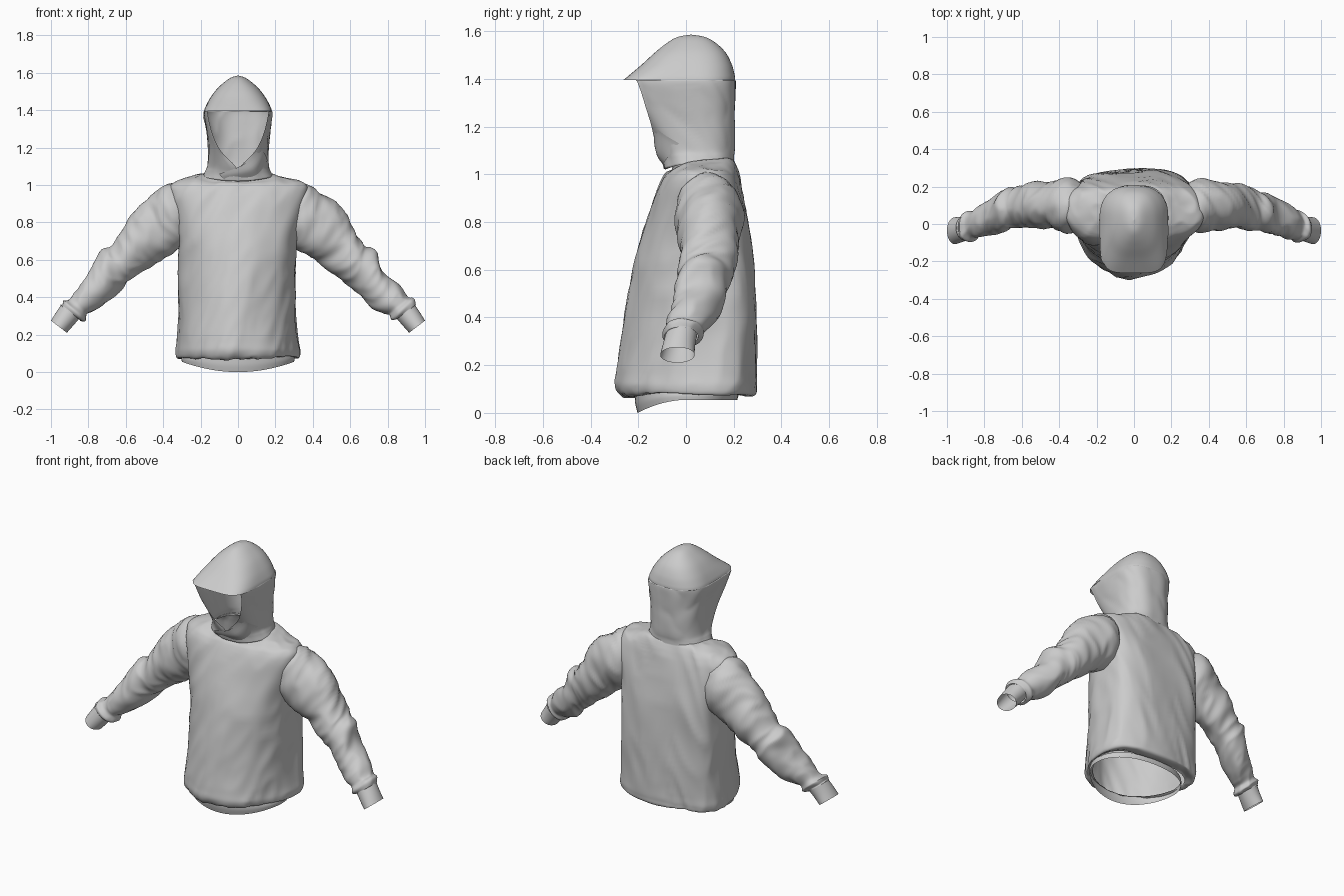
import bpy, bmesh, math
from mathutils import Vector, noise


def spline(rows, steps):
    """Smoothly resample rows of numbers (Catmull-Rom)."""
    out = []
    for i in range(len(rows) - 1):
        p = [rows[max(0, min(len(rows) - 1, i + k))] for k in (-1, 0, 1, 2)]
        for s in range(steps):
            t = s / steps
            out.append([0.5 * (2 * b + (c - a) * t + (2 * a - 5 * b + 4 * c - d) * t * t
                               + (3 * b - a - 3 * c + d) * t ** 3) for a, b, c, d in zip(*p)])
    return out + [list(rows[-1])]


def ring(z, hw, yf, yb, n, dip=0.0, a0=0.0, yc=0.05, nb=2.4, count=72):
    """Horizontal outline starting at the front; a0 leaves a front opening."""
    pts = []
    a0 = max(0.0, a0)
    for i in range(count + 1):
        a = a0 + (2 * math.pi - 2 * a0) * i / count
        s, c = math.sin(a), math.cos(a)
        e = 2 / (n if c > 0 else nb)
        x = math.copysign(hw * abs(s) ** e, s)
        y = yc - (yc - yf) * c ** e if c > 0 else yc + (yb - yc) * (-c) ** e
        pts.append(Vector((x, y, z - dip * max(0, c) ** 2)))
    return pts


def loft(name, rings, freq=None, amp=0.0, hole=None):
    """Skin rings into a sheet, add cloth folds, optionally cut a hole."""
    bm = bmesh.new()
    vs = [[bm.verts.new(p) for p in r] for r in rings]
    for a, b in zip(vs, vs[1:]):
        for i in range(len(a) - 1):
            bm.faces.new((a[i], a[i + 1], b[i + 1], b[i]))
    bmesh.ops.remove_doubles(bm, verts=bm.verts, dist=0.0003)
    bmesh.ops.recalc_face_normals(bm, faces=bm.faces)
    bm.normal_update()
    if freq:
        moves = []
        for v in bm.verts:
            q = Vector(f(v.co) for f in freq)
            fold = noise.noise(q) + 0.45 * (0.4 - abs(noise.noise(q * 1.8)) * 2)
            moves.append(v.normal * amp * (fold - 0.1))
        for v, m in zip(bm.verts, moves):
            if not v.is_boundary:
                v.co += m
    if hole:
        bmesh.ops.delete(bm, geom=[f for f in bm.faces if hole(f.calc_center_median())], context='FACES')
    me = bpy.data.meshes.new(name)
    bm.to_mesh(me)
    bm.free()
    ob = bpy.data.objects.new(name, me)
    bpy.context.collection.objects.link(ob)
    for p in me.polygons:
        p.use_smooth = True
    return ob


# Torso: height, half width, front y, back y, front roundness, front dip, back roundness
body = [
    (0.085, 0.295, -0.21, 0.22, 2.0, 0.02, 2.4), (0.078, 0.322, -0.265, 0.28, 2.0, 0.01, 2.8),
    (0.11, 0.33, -0.293, 0.29, 2.0, 0, 3), (0.17, 0.326, -0.288, 0.292, 2.0, 0, 3),
    (0.3, 0.318, -0.265, 0.292, 2.1, 0, 3.2), (0.5, 0.315, -0.235, 0.288, 2.2, 0, 3.6),
    (0.7, 0.32, -0.20, 0.275, 2.3, 0, 4), (0.85, 0.345, -0.155, 0.25, 2.4, 0, 4),
    (0.95, 0.37, -0.12, 0.23, 2.4, 0, 3.2), (1.0, 0.37, -0.10, 0.217, 2.2, 0.005, 2.6),
    (1.03, 0.325, -0.085, 0.207, 2.1, 0.015, 2.4), (1.052, 0.24, -0.07, 0.198, 2.2, 0.03, 2.4),
    (1.062, 0.175, -0.06, 0.19, 2.2, 0.035, 2.4)]
loft("torso", [ring(*r[:6], nb=r[6], yc=0.07, count=110) for r in spline(body, 7)],
     (lambda c: c.x * 6 - c.z * 2.5, lambda c: c.y * 5, lambda c: c.z * 1.3 + c.x), 0.016,
     lambda c: abs(c.x) > 0.24 and ((c.y - 0.1) / 0.095) ** 2 + ((c.z - 0.83) / 0.11) ** 2 < 1)

# Ribbed waistband, lower at the front
loft("waistband", [ring(*r, yc=0.01, nb=2.2) for r in spline(
    [(0.09, 0.296, -0.215, 0.22, 2.0, 0.02), (0.075, 0.302, -0.212, 0.22, 2.0, 0.04),
     (0.055, 0.30, -0.203, 0.215, 2.0, 0.055)], 4)])

# Sleeves: upper contour x z, lower contour x z, centre y, half depth
sleeve = [
    (0.25, 0.99, 0.25, 0.71, 0.095, 0.115), (0.37, 1.008, 0.322, 0.655, 0.095, 0.148),
    (0.48, 0.935, 0.40, 0.60, 0.10, 0.132), (0.57, 0.85, 0.49, 0.545, 0.098, 0.12),
    (0.635, 0.735, 0.56, 0.49, 0.09, 0.113), (0.675, 0.67, 0.62, 0.44, 0.085, 0.107),
    (0.735, 0.645, 0.66, 0.405, 0.07, 0.112), (0.785, 0.55, 0.72, 0.345, 0.045, 0.10),
    (0.865, 0.45, 0.775, 0.32, 0.015, 0.088), (0.905, 0.395, 0.81, 0.31, 0.0, 0.075),
    (0.94, 0.39, 0.82, 0.278, -0.01, 0.085), (0.952, 0.36, 0.845, 0.28, -0.02, 0.07)]
cuff = [(0.945, 0.36, 0.845, 0.29, -0.02, 0.066), (0.975, 0.315, 0.882, 0.247, -0.03, 0.068),
        (1.0, 0.275, 0.915, 0.21, -0.036, 0.072)]


def tube(rows, side, steps):
    rings = []
    for tx, tz, bx, bz, yc, ry in spline(rows, steps):
        top, bot = Vector((tx * side, yc, tz)), Vector((bx * side, yc, bz))
        mid, half = (top + bot) / 2, (top - bot) / 2
        rings.append([mid + half * math.cos(a) + Vector((0, ry * math.sin(a), 0))
                      for a in [2 * math.pi * i / 56 for i in range(57)]])
    return rings


for side, word in ((1, "left"), (-1, "right")):
    loft(word + "_sleeve", tube(sleeve, side, 8),
         (lambda c: abs(c.x) * 7 - c.z * 4 + c.y * 5, lambda c: c.y * 4 + c.x, lambda c: c.z * 4), 0.017)
    loft(word + "_cuff", tube(cuff, side, 4))

# Hood sides: height, half width, front y, back y, roundness, dip, opening angle
sides = [
    (1.045, 0.188, -0.085, 0.20, 2.2, 0.025, 0), (1.075, 0.174, -0.097, 0.20, 2.2, 0.01, 0),
    (1.11, 0.163, -0.12, 0.203, 2.3, 0, 0.1), (1.2, 0.16, -0.165, 0.205, 3, 0, 0.55),
    (1.3, 0.169, -0.22, 0.206, 4, 0, 0.82), (1.37, 0.18, -0.25, 0.207, 4.5, 0, 0.88),
    (1.395, 0.181, -0.262, 0.206, 4.7, 0, 0.88)]
crown = [
    (1.395, 0.181, -0.262, 0.206, 4.7, 0), (1.415, 0.175, -0.238, 0.204, 4.2, 0),
    (1.46, 0.152, -0.185, 0.192, 3.2, 0), (1.51, 0.116, -0.13, 0.166, 2.6, 0),
    (1.55, 0.073, -0.08, 0.125, 2.2, 0), (1.575, 0.036, -0.035, 0.08, 2, 0),
    (1.585, 0.001, 0.02, 0.022, 2, 0)]
loft("hood_sides", [ring(*r, yc=0.04) for r in spline(sides, 7)],
     (lambda c: c.x * 5, lambda c: c.y * 6 + c.z * 4, lambda c: c.z * 3), 0.01)
loft("hood_crown", [ring(*r, yc=0.04 - 0.02 * i / 42) for i, r in enumerate(spline(crown, 7))])

# Crossed collar flap below the face opening
upper = spline([(0.115, -0.135, 1.2), (0.03, -0.13, 1.11), (-0.10, -0.095, 1.06)], 8)
middle = spline([(0.145, -0.09, 1.165), (0.065, -0.12, 1.08), (-0.09, -0.09, 1.045)], 8)
lower = spline([(0.158, -0.03, 1.13), (0.09, -0.09, 1.05), (-0.07, -0.08, 1.025)], 8)
loft("collar_flap", [[Vector(p) for p in spline(r, 4)] for r in zip(upper, middle, lower)])
